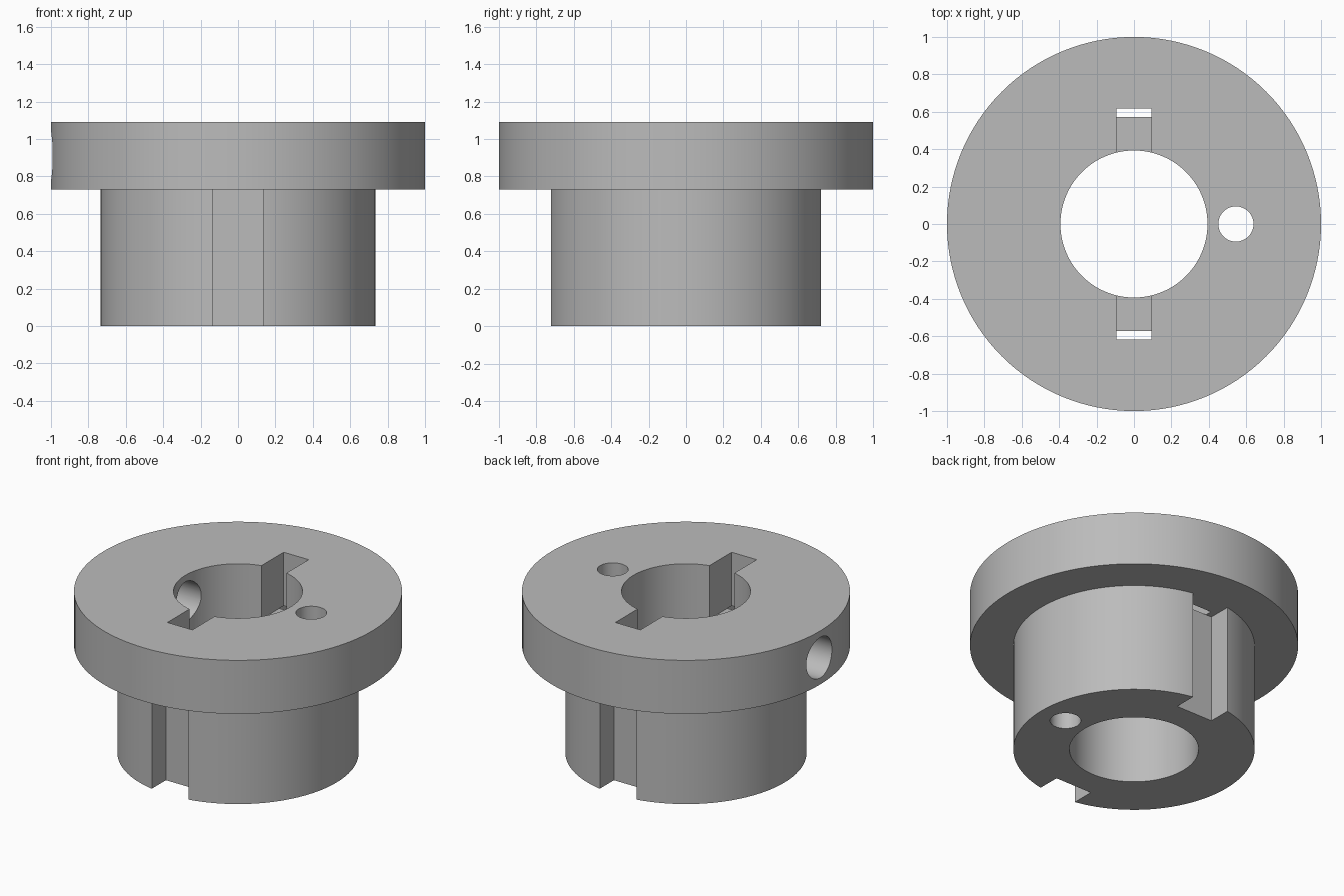
import bpy, bmesh, math
from mathutils import Vector

cube = bpy.data.objects.get("Cube")
if cube:
    bpy.data.objects.remove(cube, do_unlink=True)

HEIGHT, STEP = 1.09, 0.73          # total height, underside of flange
BORE, HUB, FLANGE = 0.393, 0.735, 1.0
SEGMENTS = 128

steel = bpy.data.materials.new("plain_grey")
steel.use_nodes = True
grey = (0.5, 0.5, 0.5, 1)
steel.diffuse_color = grey
steel.node_tree.nodes["Principled BSDF"].inputs["Base Color"].default_value = grey


def lathe(name, profile):
    """Spin a closed (radius, height) profile around z."""
    bm = bmesh.new()
    verts = [bm.verts.new((r, 0, z)) for r, z in profile]
    edges = [bm.edges.new((v, verts[i - 1])) for i, v in enumerate(verts)]
    bmesh.ops.spin(bm, geom=verts + edges, cent=(0, 0, 0), axis=(0, 0, 1),
                   angle=math.tau, steps=SEGMENTS, use_duplicate=False)
    bmesh.ops.remove_doubles(bm, verts=bm.verts, dist=0.0005)
    bmesh.ops.recalc_face_normals(bm, faces=bm.faces)
    mesh = bpy.data.meshes.new(name)
    bm.to_mesh(mesh)
    bm.free()
    obj = bpy.data.objects.new(name, mesh)
    bpy.context.collection.objects.link(obj)
    mesh.materials.append(steel)
    return obj


def as_cutter(obj, name):
    obj.name = name
    obj.data.materials.append(steel)
    return obj


def box_cutter(name, low, high):
    low, high = Vector(low), Vector(high)
    bpy.ops.mesh.primitive_cube_add(size=1, location=(low + high) / 2)
    obj = bpy.context.object
    obj.scale = high - low
    return as_cutter(obj, name)


def round_cutter(name, radius, depth, location, rotation=(0, 0, 0)):
    bpy.ops.mesh.primitive_cylinder_add(vertices=64, radius=radius, depth=depth,
                                        location=location, rotation=rotation)
    return as_cutter(bpy.context.object, name)


# Stepped body: hub below, flange above, bored through
body = lathe("flanged_bushing", [(BORE, 0), (HUB, 0), (HUB, STEP),
                                 (FLANGE, STEP), (FLANGE, HEIGHT), (BORE, HEIGHT)])

# Pin hole through the full height, and radial screw hole into the bore
cutters = [
    round_cutter("pin_hole_cutter", 0.094, 3, (0.545, 0, 0.5)),
    round_cutter("screw_hole_cutter", 0.136, 0.9, (-0.75, 0, (STEP + HEIGHT) / 2),
                 (0, math.pi / 2, 0)),
]

# Front and back: inner keyway in the flange, outer keyway along the hub
for label, side in (("front", -1), ("back", 1)):
    def span(near, far):
        return sorted((side * near, side * far))
    y0, y1 = span(0.25, 0.618)
    cutters.append(box_cutter(label + "_flange_slot_cutter",
                              (-0.093, y0, STEP), (0.093, y1, 1.3)))
    y0, y1 = span(0.572, 0.9)
    cutters.append(box_cutter(label + "_hub_slot_cutter",
                              (-0.136, y0, -0.2), (0.136, y1, STEP)))

for cutter in cutters:
    mod = body.modifiers.new(cutter.name, 'BOOLEAN')
    mod.operation = 'DIFFERENCE'
    mod.solver = 'EXACT'
    mod.object = cutter

# Bake the cuts, drop the cutters, shade smooth with sharp edges
bpy.ops.object.select_all(action='DESELECT')
bpy.context.view_layer.objects.active = body
body.select_set(True)
for mod in list(body.modifiers):
    bpy.ops.object.modifier_apply(modifier=mod.name)
for cutter in cutters:
    bpy.data.objects.remove(cutter, do_unlink=True)
bpy.ops.object.shade_smooth_by_angle(angle=math.radians(30))
